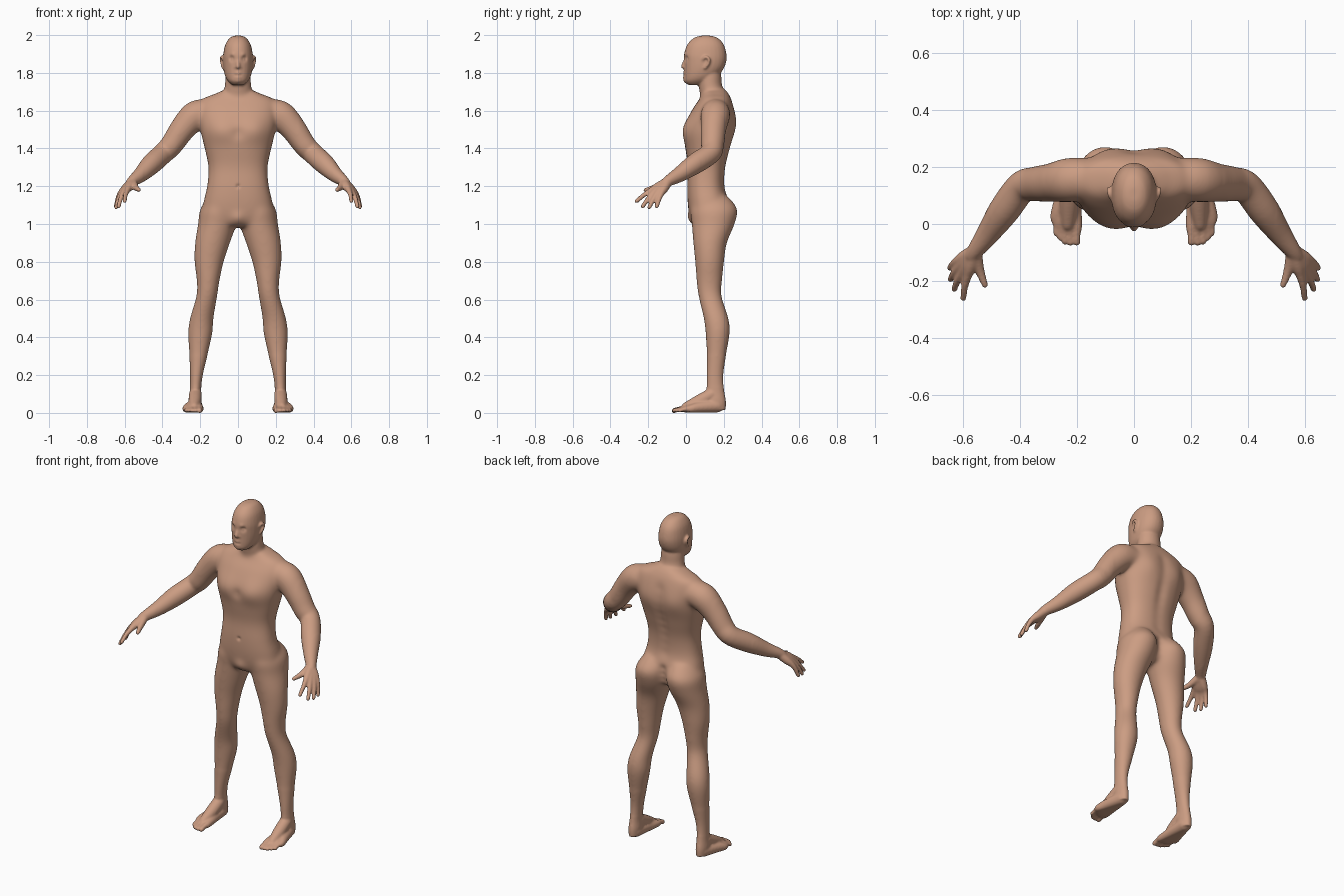
import bpy
import bmesh
import math
from mathutils import Vector

cube = bpy.data.objects.get("Cube")
if cube:
    bpy.data.objects.remove(cube, do_unlink=True)

SIDES = 28
VOXEL = 0.0056
bm = bmesh.new()


def spline(rows, steps=4):
    """Catmull-Rom interpolation through rows of any length."""
    rows = [Vector(r) for r in rows]
    out = []
    for i in range(len(rows) - 1):
        a, b, c = rows[max(i - 1, 0)], rows[i], rows[i + 1]
        d = rows[min(i + 2, len(rows) - 1)]
        for k in range(steps):
            t = k / steps
            out.append(0.5 * (2 * b + (c - a) * t + (2 * a - 5 * b + 4 * c - d) * t ** 2
                              + (3 * b - a - 3 * c + d) * t ** 3))
    return out + [rows[-1]]


def skin(rings):
    """Closed surface through a stack of equal rings."""
    loops = [[bm.verts.new(p) for p in ring] for ring in rings]
    for lower, upper in zip(loops, loops[1:]):
        for j in range(SIDES):
            k = (j + 1) % SIDES
            bm.faces.new((lower[j], lower[k], upper[k], upper[j]))
    bm.faces.new(loops[0][::-1])
    bm.faces.new(loops[-1])


ANGLES = [math.tau * j / SIDES for j in range(SIDES)]


def stack(rows, side=1, power=2.0):
    """Horizontal sections: height, centre x, half width, front y, back y."""
    def bend(v):
        return math.copysign(abs(v) ** (2 / power), v)
    rings = []
    for z, x, half, front, back in spline(rows):
        mid, deep = (front + back) / 2, (back - front) / 2
        rings.append([(side * (x + half * bend(math.cos(a))), mid + deep * bend(math.sin(a)), z)
                      for a in ANGLES])
    skin(rings)


def tube(rows, side=1):
    """Round limb with domed ends: x, y, z, radius."""
    path = [(Vector((side * r[0], r[1], r[2])), r[3]) for r in spline(rows)]
    start = (path[1][0] - path[0][0]).normalized()
    end = (path[-1][0] - path[-2][0]).normalized()
    (p, r), (q, s) = path[0], path[-1]
    path = ([(p - start * r * 0.9, r * 0.4), (p - start * r * 0.5, r * 0.85)] + path
            + [(q + end * s * 0.5, s * 0.85), (q + end * s * 0.9, s * 0.4)])
    u, rings = start.orthogonal(), []
    for i, (p, r) in enumerate(path):
        t = (path[min(i + 1, len(path) - 1)][0] - path[max(i - 1, 0)][0]).normalized()
        u = (u - t * u.dot(t)).normalized()
        v = t.cross(u)
        rings.append([p + r * (u * math.cos(a) + v * math.sin(a)) for a in ANGLES])
    skin(rings)


# Torso
stack([(1.715, 0, .06, .085, .205), (1.69, 0, .12, .085, .225), (1.66, 0, .19, .07, .24),
       (1.6, 0, .21, .03, .255), (1.5, 0, .2, -.01, .258), (1.4, 0, .177, -.003, .235),
       (1.3, 0, .157, .01, .21), (1.2, 0, .164, .006, .205), (1.12, 0, .182, .008, .225),
       (1.05, 0, .185, .018, .225), (1, 0, .12, .035, .2), (.985, 0, .05, .06, .16)], power=2.4)

# Neck and head
stack([(1.62, 0, .1, .08, .23), (1.68, 0, .083, .075, .215), (1.73, 0, .07, .067, .192),
       (1.78, 0, .066, .065, .187), (1.83, 0, .06, .07, .18)])
stack([(1.997, 0, .02, .08, .13), (1.985, 0, .044, .042, .168), (1.95, 0, .067, .007, .2),
       (1.9, 0, .078, -.01, .214), (1.86, 0, .08, -.01, .213), (1.82, 0, .077, -.009, .198),
       (1.78, 0, .067, -.009, .165), (1.755, 0, .052, -.007, .13), (1.736, 0, .03, .012, .09)],
      power=2.15)

# Nose
tube([(0, .003, 1.885, .008), (0, -.007, 1.86, .009), (0, -.016, 1.834, .012)])

for side in (1, -1):
    # Nostril and ear
    tube([(.008, 0, 1.83, .009), (.013, -.006, 1.829, .008)], side)
    tube([(.08, .09, 1.872, .008), (.087, .105, 1.885, .008), (.089, .122, 1.872, .008),
          (.086, .118, 1.85, .008), (.079, .1, 1.826, .008)], side)

    # Leg
    stack([(1.15, .09, .06, .06, .22), (1.08, .1, .1, .024, .272), (1, .11, .102, .03, .258),
           (.9, .135, .093, .038, .217), (.8, .153, .078, .048, .202), (.7, .158, .061, .055, .192),
           (.62, .165, .056, .065, .189), (.5, .192, .063, .093, .226), (.42, .2, .065, .103, .232),
           (.3, .21, .048, .109, .212), (.2, .22, .034, .109, .198), (.12, .225, .03, .108, .202),
           (.06, .226, .034, .1, .212), (.015, .226, .03, .11, .21)], side)

    # Foot: instep, then one ray per toe
    tube([(.225, .14, .1, .034), (.228, .07, .062, .034), (.232, 0, .032, .024)], side)
    for x, y, r in ((.202, -.064, .014), (.224, -.068, .011), (.243, -.063, .011),
                    (.26, -.05, .01), (.275, -.034, .01)):
        tube([(.226, .165, .038, .036), (x * .6 + .092, .07, .03, .028),
              (x, y + .058, .022, .02), (x, y + .028, .02, r), (x, y, .012, r)], side)

    # Arm
    tube([(.15, .16, 1.59, .07), (.225, .155, 1.575, .079), (.295, .145, 1.5, .068),
          (.35, .14, 1.42, .061), (.395, .13, 1.375, .056), (.455, .05, 1.32, .055),
          (.51, -.03, 1.265, .042), (.555, -.09, 1.23, .03), (.57, -.112, 1.212, .027)], side)

    # Hand: thumb, then wrist to knuckle to tip for each finger
    wrist = Vector((.558, -.095, 1.225))
    tube([(*wrist, .023), (.543, -.16, 1.195, .017), (.524, -.215, 1.18, .011)], side)
    for knuckle, tip in (((.585, -.182, 1.18), (.6, -.262, 1.12)),
                         ((.604, -.172, 1.167), (.632, -.23, 1.092)),
                         ((.617, -.153, 1.161), (.645, -.195, 1.087)),
                         ((.622, -.13, 1.162), (.647, -.155, 1.092))):
        knuckle, tip = Vector(knuckle), Vector(tip)
        tube([(*wrist, .025), (*wrist.lerp(knuckle, .6), .023), (*knuckle, .016),
              (*(knuckle.lerp(tip, .5) + Vector((.003, 0, .004))), .0125), (*tip, .011)], side)

# Fuse the parts into one skin
bmesh.ops.recalc_face_normals(bm, faces=bm.faces)
rough = bpy.data.meshes.new("body_rough")
bm.to_mesh(rough)
bm.free()
body = bpy.data.objects.new("body", rough)
bpy.context.collection.objects.link(body)
fuse = body.modifiers.new("fuse", 'REMESH')
fuse.mode = 'VOXEL'
fuse.voxel_size = VOXEL
bpy.context.view_layer.update()
mesh = bpy.data.meshes.new_from_object(body.evaluated_get(bpy.context.evaluated_depsgraph_get()))
body.modifiers.clear()
body.data = mesh
mesh.name = "body"
bpy.data.meshes.remove(rough)

# Relax the trunk most, the limbs less, and fingers and face least
bm = bmesh.new()
bm.from_mesh(mesh)
for rounds, region in ((28, lambda c: .3 < c.z < 1.69 and abs(c.x) < .32),
                       (9, lambda c: .14 < c.z < 1.735 and abs(c.x) < .5),
                       (3, lambda c: True)):
    chosen = [v for v in bm.verts if region(v.co)]
    for _ in range(rounds):
        bmesh.ops.smooth_vert(bm, verts=chosen, factor=0.5, use_axis_x=True,
                              use_axis_y=True, use_axis_z=True)


def sculpt(x, y, z, radius, push):
    """Soft push along y, mirrored when off centre."""
    for cx in {x, -x}:
        centre = Vector((cx, y, z))
        for v in bm.verts:
            if abs(v.co.z - z) < 2.5 * radius:
                d = (v.co - centre).length / radius
                if d < 2.5:
                    v.co.y += push * math.exp(-d * d)


# Chest, shoulder blades, spine, cleft and navel
sculpt(.09, .005, 1.5, .07, -.014)
sculpt(0, -.005, 1.48, .03, .008)
sculpt(.09, .25, 1.54, .07, .012)
for step in range(9):
    sculpt(0, .235, 1.2 + step * .05, .032, -.008)
for step in range(4):
    sculpt(0, .24, 1.0 + step * .035, .024, -.014)
sculpt(0, .006, 1.2, .01, .008)
sculpt(0, .03, 1.03, .035, -.012)

# Eye sockets, eyes, brows, lips and chin
sculpt(.033, .002, 1.876, .014, .013)
sculpt(.033, .008, 1.873, .008, -.006)
sculpt(.028, -.002, 1.896, .012, -.004)
sculpt(0, -.008, 1.798, .015, -.006)
sculpt(0, -.008, 1.777, .014, -.006)
for x in (0, .009, .018):
    sculpt(x, -.012, 1.787, .006, .004)
sculpt(0, -.005, 1.754, .016, -.005)

# Flat soles
for v in bm.verts:
    v.co.z = max(v.co.z, 0)
bm.to_mesh(mesh)
bm.free()
mesh.shade_smooth()

skin_tone = bpy.data.materials.new("skin")
skin_tone.use_nodes = True
colour = (.6, .335, .225, 1)
skin_tone.diffuse_color = colour
skin_tone.node_tree.nodes["Principled BSDF"].inputs["Base Color"].default_value = colour
mesh.materials.clear()
mesh.materials.append(skin_tone)
